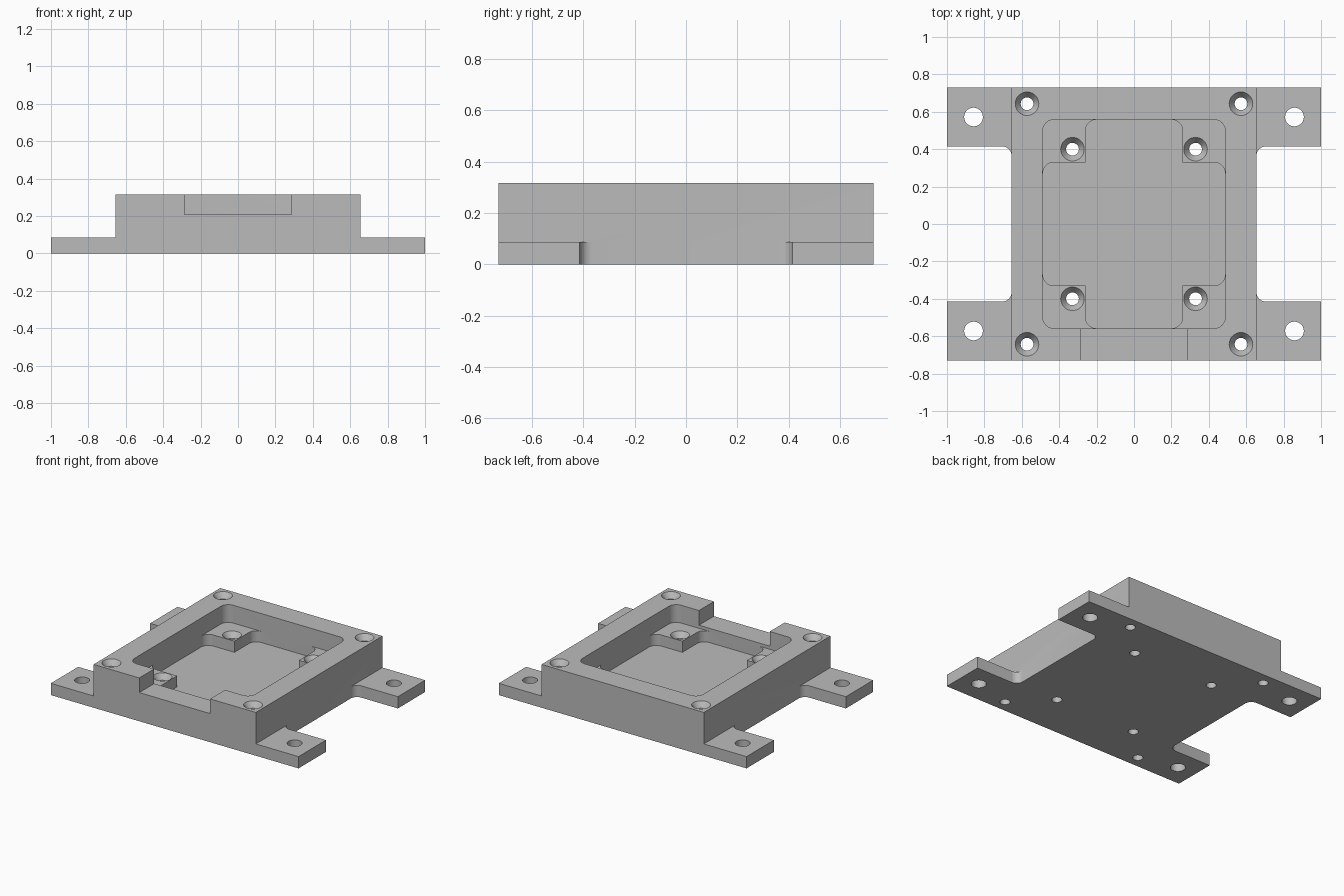
import bpy, bmesh, math

if "Cube" in bpy.data.objects:
    bpy.data.objects.remove(bpy.data.objects["Cube"])

HX, HY = 0.655, 0.73            # half size of the raised body
TOP, TAB_TOP = 0.316, 0.086     # heights of body and mounting tabs
POST_TOP, FLOOR, NOTCH_Z = 0.186, 0.105, 0.209
TAB_Y, FILLET = 0.415, 0.05

grey = bpy.data.materials.new("grey plastic")
grey.diffuse_color = (0.5, 0.5, 0.5, 1)
grey.use_nodes = True
grey.node_tree.nodes["Principled BSDF"].inputs["Base Color"].default_value = grey.diffuse_color


def finish(bm, name):
    bmesh.ops.recalc_face_normals(bm, faces=bm.faces)
    mesh = bpy.data.meshes.new(name)
    bm.to_mesh(mesh)
    bm.free()
    mesh.materials.append(grey)
    obj = bpy.data.objects.new(name, mesh)
    bpy.context.collection.objects.link(obj)
    return obj


def arc(cx, cy, r, a0, a1, n=8):
    return [(cx + r * math.cos(math.radians(a0 + (a1 - a0) * i / n)),
             cy + r * math.sin(math.radians(a0 + (a1 - a0) * i / n)))
            for i in range(n + 1)]


def stack(name, rings):
    """Closed solid through rings given as (outline, z)."""
    bm = bmesh.new()
    loops = [[bm.verts.new((x, y, z)) for x, y in pts] for pts, z in rings]
    for lo, hi in zip(loops, loops[1:]):
        for i in range(len(lo)):
            j = (i + 1) % len(lo)
            bm.faces.new((lo[i], lo[j], hi[j], hi[i]))
    bm.faces.new(loops[0][::-1])
    bm.faces.new(loops[-1])
    return finish(bm, name)


def rounded_rect(hx, hy, r):
    pts = []
    for k, (sx, sy) in enumerate([(1, 1), (-1, 1), (-1, -1), (1, -1)]):
        pts += arc(sx * (hx - r), sy * (hy - r), r, 90 * k, 90 * k + 90)
    return pts


def circle(x, y, r):
    return arc(x, y, r, 0, 360, 32)[:-1]


# H-shaped base outline: one tab quadrant, mirrored to the other three
quad = arc(HX + FILLET, TAB_Y - FILLET, FILLET, 180, 90)
quad += [(1, TAB_Y), (1, HY), (HX, HY)]
n = len(quad)
outline = (quad + [(-x, y) for x, y in reversed(quad)]
           + [(-x, -y) for x, y in quad] + [(x, -y) for x, y in reversed(quad)])

# Base slab, then raise the middle into the body
bm = bmesh.new()
verts = [bm.verts.new((x, y, TAB_TOP)) for x, y in outline]
face = bm.faces.new(verts)
ext = bmesh.ops.extrude_face_region(bm, geom=[face])
for v in ext["geom"]:
    if isinstance(v, bmesh.types.BMVert):
        v.co.z = 0
for k in range(4):
    bmesh.ops.connect_verts(bm, verts=[verts[k * n], verts[k * n + n - 1]])
middle = max((f for f in bm.faces if all(v.co.z > 0.01 for v in f.verts)),
             key=lambda f: f.calc_area())
raised = bmesh.ops.extrude_discrete_faces(bm, faces=[middle])["faces"][0]
for v in raised.verts:
    v.co.z = TOP
bmesh.ops.recalc_face_normals(bm, faces=bm.faces)
bmesh.ops.dissolve_limit(bm, angle_limit=0.01, verts=bm.verts, edges=bm.edges)
case = finish(bm, "mounting_case")

# Pocket down to the posts, and the cross-shaped floor between them
cutters = [
    stack("pocket_cutter", [(rounded_rect(0.488, 0.558, 0.06), z) for z in (POST_TOP, 0.5)]),
    stack("long_floor_cutter", [(rounded_rect(0.26, 0.558, 0.06), z) for z in (FLOOR, 0.25)]),
    stack("wide_floor_cutter", [(rounded_rect(0.488, 0.33, 0.06), z) for z in (FLOOR, 0.25)]),
]

# Cable notch in the front wall
notch = [(-0.286, -0.9), (0.286, -0.9), (0.286, -0.5), (-0.286, -0.5)]
cutters.append(stack("notch_cutter", [(notch, NOTCH_Z), (notch, 0.5)]))


# Countersunk screw holes in rim and posts, plain holes in the tabs
def screw_hole(x, y, z):
    r, R, d = 0.034, 0.063, 0.04
    return stack("screw_cutter", [(circle(x, y, r), -0.1), (circle(x, y, r), z - d),
                                  (circle(x, y, R), z), (circle(x, y, R), z + 0.03)])


for sx in (-1, 1):
    for sy in (-1, 1):
        cutters.append(screw_hole(sx * 0.572, sy * 0.643, TOP))
        cutters.append(screw_hole(sx * 0.329, sy * 0.4, POST_TOP))
        tab = circle(sx * 0.858, sy * 0.572, 0.05)
        cutters.append(stack("tab_hole_cutter", [(tab, -0.1), (tab, 0.2)]))

# Apply all cuts
bpy.context.view_layer.objects.active = case
case.select_set(True)
for c in cutters:
    c.hide_render = True
    mod = case.modifiers.new("cut", "BOOLEAN")
    mod.operation = "DIFFERENCE"
    mod.solver = "EXACT"
    mod.object = c
    bpy.ops.object.modifier_apply(modifier=mod.name)
    bpy.data.objects.remove(c)

bpy.ops.object.shade_smooth_by_angle(angle=math.radians(30))
